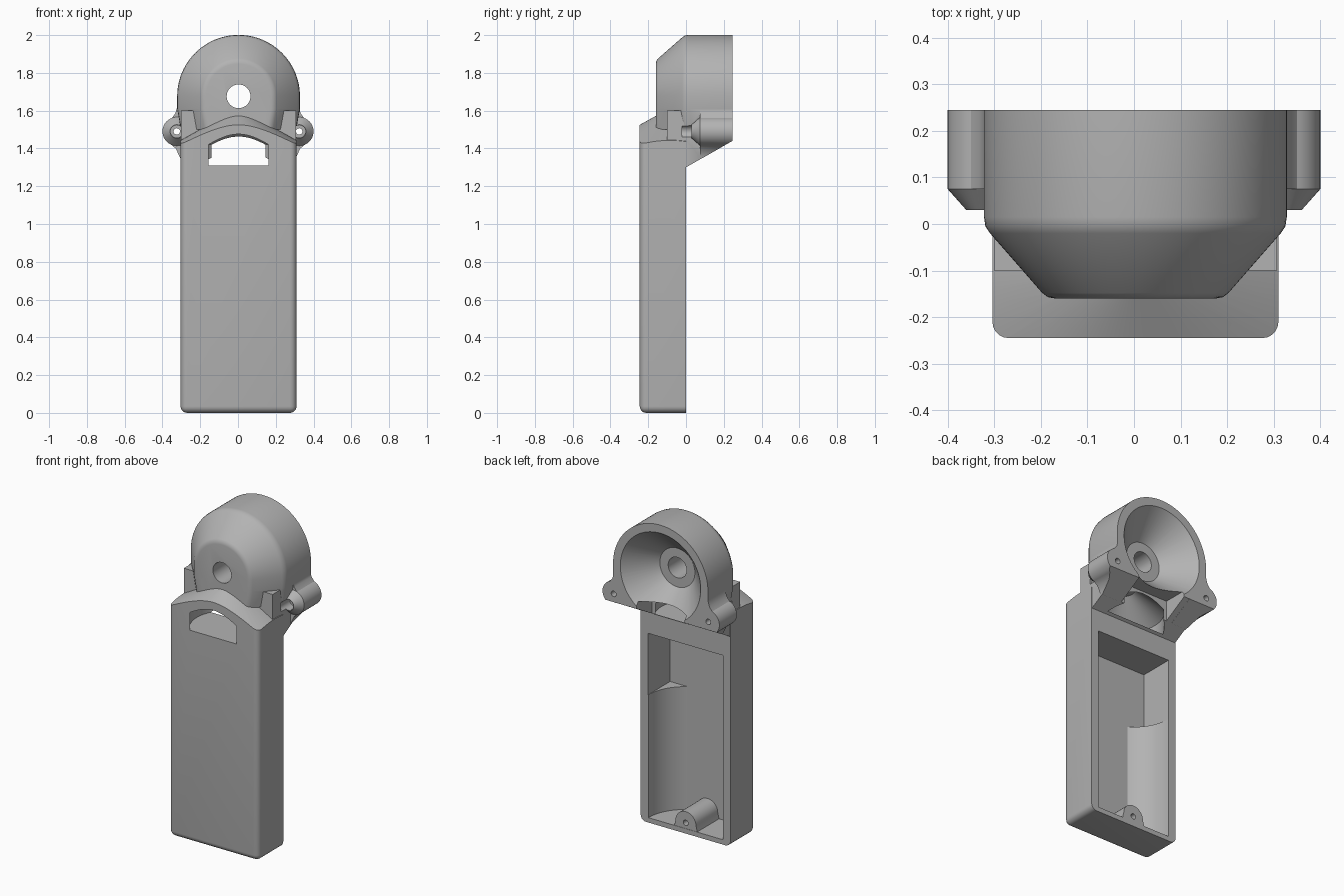
import bpy, bmesh
from math import sin, cos, pi
from mathutils import Vector

if "Cube" in bpy.data.objects:
    bpy.data.objects.remove(bpy.data.objects["Cube"])

CX = 0.003           # centre line of the housing
HEAD_Z = 1.676       # axis height of the round head
BACK = 0.245         # rear plane of the head; the front is at -BACK

grey = bpy.data.materials.new("plain grey")
grey.use_nodes = True
grey.diffuse_color = (0.45, 0.45, 0.45, 1)
grey.node_tree.nodes["Principled BSDF"].inputs["Base Color"].default_value = (0.45, 0.45, 0.45, 1)


def loft(name, rings):
    """Solid skinned through closed rings, capped at both ends."""
    bm = bmesh.new()
    loops = [[bm.verts.new(p) for p in ring] for ring in rings]
    n = len(loops[0])
    for a, b in zip(loops, loops[1:]):
        for i in range(n):
            j = (i + 1) % n
            bm.faces.new((a[i], a[j], b[j], b[i]))
    bm.faces.new(loops[0][::-1])
    bm.faces.new(loops[-1])
    bmesh.ops.recalc_face_normals(bm, faces=bm.faces)
    mesh = bpy.data.meshes.new(name)
    bm.to_mesh(mesh)
    bm.free()
    mesh.materials.append(grey)
    ob = bpy.data.objects.new(name, mesh)
    bpy.context.collection.objects.link(ob)
    return ob


def box(name, x, y, z):
    return loft(name, [[(x[0], y[0], h), (x[1], y[0], h), (x[1], y[1], h), (x[0], y[1], h)] for h in z])


def lathe(name, profile, centre, axis, n=72):
    """Turned solid: profile of (radius, position along axis)."""
    rings = []
    for r, t in profile:
        ring = []
        for k in range(n):
            c, s = r * cos(2 * pi * k / n), r * sin(2 * pi * k / n)
            if axis == "Y":
                ring.append((centre[0] + c, t, centre[1] + s))
            else:
                ring.append((centre[0] + c, centre[1] + s, t))
        rings.append(ring)
    return loft(name, rings)


def combine(ob, other, operation):
    mod = ob.modifiers.new("combine", "BOOLEAN")
    mod.operation = operation
    mod.solver = "EXACT"
    mod.object = other
    bpy.context.view_layer.objects.active = ob
    bpy.ops.object.modifier_apply(modifier=mod.name)
    bpy.data.objects.remove(other)


# Handle: box with rounded front and bottom edges
housing = box("housing", (CX - 0.307, CX + 0.307), (-BACK, 0), (0, 1.62))
bm = bmesh.new()
bm.from_mesh(housing.data)
round_edges = [e for e in bm.edges
               if any(v.co.y < -0.1 for v in e.verts) and any(v.co.z < 1 for v in e.verts)
               or all(v.co.z < 1 for v in e.verts) and abs(e.verts[0].co.y - e.verts[1].co.y) > 0.1]
bmesh.ops.bevel(bm, geom=round_edges, offset=0.035, segments=5, profile=0.5, affect="EDGES")
bm.to_mesh(housing.data)
bm.free()

# Sloping shoulders of the handle
combine(housing, lathe("shoulder", [(0.42, -0.1), (0.42, 1.38), (0.07, 1.575), (0.02, 1.585)],
                       (CX, -0.085), "Z"), "INTERSECT")

# Round head with a tapered front and straight lower sides
head_profile = [(0.172, -0.16), (0.188, -0.157), (0.2, -0.148), (0.312, -0.02),
                (0.322, -0.005), (0.325, 0.015), (0.325, BACK)]
rings = []
for r, y in head_profile:
    ring = [(CX + r * cos(pi * k / 48), y, HEAD_Z + r * sin(pi * k / 48)) for k in range(49)]
    ring += [(CX - r, y, 1.61), (CX - r + 0.02, y, 1.5), (CX + r - 0.02, y, 1.5), (CX + r, y, 1.61)]
    rings.append(ring)
combine(housing, loft("head", rings), "UNION")

# Neck with a sloping underside
neck_profile = [(-0.1, 1.3), (0, 1.3), (BACK, 1.44), (BACK, 1.6), (-0.1, 1.6)]
combine(housing, loft("neck", [[(CX + s * 0.304, y, z) for y, z in neck_profile] for s in (-1, 1)]), "UNION")

# Screw ears with webs, trimmed by the same slope
web_profile = [(0.2, 1.63), (0.322, 1.62), (0.332, 1.585), (0.355, 1.555), (0.365, 1.49),
               (0.36, 1.425), (0.33, 1.4), (0.306, 1.35), (0.2, 1.35)]
for side in (-1, 1):
    ear = lathe("ear", [(0.036, 0.03), (0.076, 0.075), (0.076, BACK)], (side * 0.324, 1.49), "Y", 40)
    web = loft("web", [[(side * x, y, z) for x, z in web_profile] for y in (0.075, BACK)])
    combine(ear, web, "UNION")
    slope = [(-0.1, 1.242), (0.4, 1.528), (0.4, 1.0), (-0.1, 1.0)]
    combine(ear, loft("trim", [[(x, y, z) for y, z in slope] for x in (-0.6, 0.6)]), "DIFFERENCE")
    combine(housing, ear, "UNION")

# Conical bowl and shaft hole in the head
combine(housing, lathe("bowl", [(0.12, 0.08), (0.275, BACK), (0.294, 0.265)],
                       (CX, HEAD_Z), "Y"), "DIFFERENCE")
combine(housing, lathe("shaft_hole", [(0.063, -0.3), (0.063, 0.3)], (CX, HEAD_Z), "Y", 40), "DIFFERENCE")

# Funnel below the head; it opens the front window
combine(housing, lathe("funnel", [(0.226, 1.31), (0.226, 1.42), (0.06, 1.56)],
                       (CX, -0.085), "Z"), "DIFFERENCE")
combine(housing, box("rear_passage", (CX - 0.165, CX + 0.165), (0.09, 0.3), (1.25, 1.478)), "DIFFERENCE")

# Ear screw holes with front recesses
for side in (-1, 1):
    for r, y0, y1 in ((0.017, -0.02, 0.3), (0.033, -0.02, 0.09)):
        combine(housing, lathe("screw_hole", [(r, y0), (r, y1)], (side * 0.324, 1.49), "Y", 24), "DIFFERENCE")

# Handle compartment: square above, round cradle below
combine(housing, box("compartment", (CX - 0.256, CX + 0.256), (-0.215, 0.1), (0.79, 1.17)), "DIFFERENCE")
cradle = lathe("cradle", [(0.255, 0.03), (0.255, 0.8)], (CX, 0), "Z")
combine(cradle, box("cradle_floor", (-0.5, 0.5), (-0.215, 0.5), (-0.1, 1)), "INTERSECT")
combine(housing, cradle, "DIFFERENCE")

# Screw post at the foot of the compartment
post_profile = [(-0.082, 0.015), (0.082, 0.015)]
post_profile += [(0.07 * cos(pi * k / 16), 0.065 + 0.07 * sin(pi * k / 16)) for k in range(17)]
post = loft("post", [[(CX + x, y, z) for x, z in post_profile] for y in (-0.225, -0.002)])
combine(post, lathe("post_hole", [(0.017, -0.18), (0.017, 0.1)], (CX, 0.065), "Y", 24), "DIFFERENCE")
combine(housing, post, "UNION")

# Smooth shading with crisp edges
bpy.ops.object.select_all(action="DESELECT")
housing.select_set(True)
bpy.context.view_layer.objects.active = housing
bpy.ops.object.shade_smooth_by_angle(angle=0.5)
